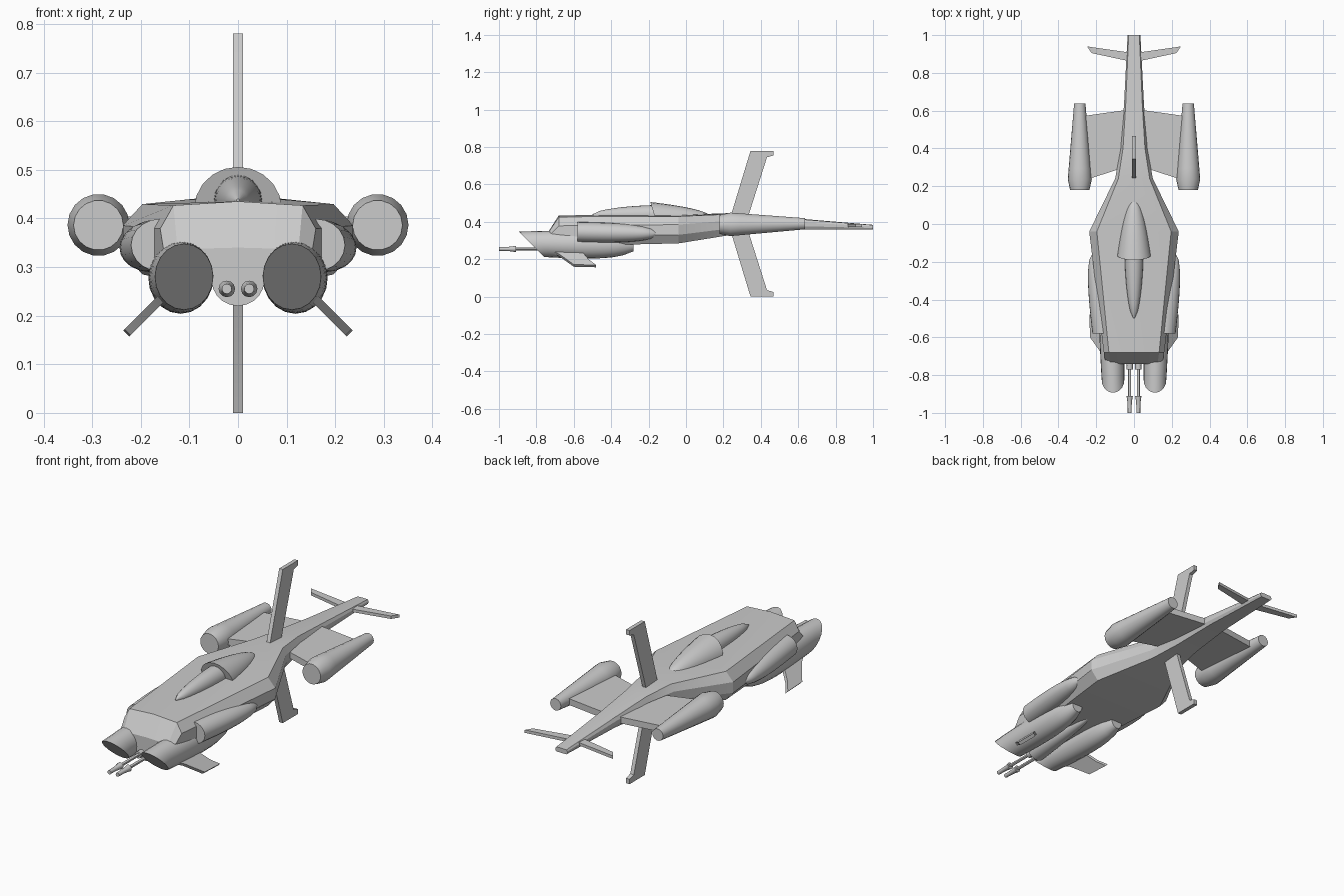
import bpy, bmesh, math
from mathutils import Vector

cube = bpy.data.objects.get("Cube")
if cube:
    bpy.data.objects.remove(cube, do_unlink=True)

grey = bpy.data.materials.new("light grey")
grey.use_nodes = True
grey.diffuse_color = (0.6, 0.6, 0.6, 1)
grey.node_tree.nodes["Principled BSDF"].inputs["Base Color"].default_value = grey.diffuse_color


def loft(name, rings, pair=False, smooth_angle=30):
    """Skin a row of closed rings, cap both ends and mirror the part if paired."""
    bm = bmesh.new()
    loops = [[bm.verts.new(point) for point in ring] for ring in rings]
    for near, far in zip(loops, loops[1:]):
        for i in range(len(near)):
            bm.faces.new((near[i - 1], near[i], far[i], far[i - 1]))
    bm.faces.new(loops[0])
    bm.faces.new(loops[-1])
    bmesh.ops.recalc_face_normals(bm, faces=bm.faces)
    mesh = bpy.data.meshes.new(name)
    bm.to_mesh(mesh)
    bm.free()
    mesh.materials.append(grey)
    obj = bpy.data.objects.new(name, mesh)
    bpy.context.collection.objects.link(obj)
    bpy.ops.object.select_all(action='DESELECT')
    obj.select_set(True)
    bpy.context.view_layer.objects.active = obj
    bpy.ops.object.shade_smooth_by_angle(angle=math.radians(smooth_angle))
    if pair:
        obj.modifiers.new("Mirror", 'MIRROR').use_mirror_merge = False


def round_body(name, start, end, radii, profile, slant=0, pair=False, sides=20, steps=10):
    """Sweep an ellipse from start to end, scaled by a profile; slant tilts its front."""
    start, end = Vector(start), Vector(end)
    rings = []
    for step in range(steps + 1):
        t = step / steps
        centre = start.lerp(end, t)
        scale = max(profile(t), 0.06)
        lean = slant * (1 - t) ** 2
        ring = []
        for side in range(sides):
            turn = math.tau * side / sides
            across = radii[0] * scale * math.cos(turn)
            up = radii[1] * scale * math.sin(turn)
            ring.append(centre + Vector((across, -lean * up, up)))
        rings.append(ring)
    loft(name, rings, pair)


def plate(name, outline, thickness, pair=False):
    """A flat slab centred on its outline."""
    half = Vector(thickness) / 2
    loft(name, [[Vector(p) + half * sign for p in outline] for sign in (-1, 1)], pair)


def hull_section(y, width, top, bottom):
    """A symmetrical faceted section: belly, lower edge, shoulder, deck edge and ridge."""
    height = top - bottom
    corners = [(0.83, 0), (1, 0.3), (1, 0.66), (0.83, 0.95)]
    right = [(width * x, y, bottom + height * z) for x, z in corners]
    left = [(-x, y, z) for x, y, z in reversed(right)]
    return right + [(0, y, top)] + left


# Faceted hull that narrows into a long tail boom
loft("hull", [
    hull_section(-0.74, 0.15, 0.34, 0.27),
    hull_section(-0.68, 0.16, 0.435, 0.27),
    hull_section(-0.04, 0.237, 0.437, 0.285),
    hull_section(0.24, 0.1, 0.447, 0.33),
    hull_section(0.4, 0.07, 0.437, 0.345),
    hull_section(0.63, 0.053, 0.415, 0.36),
    hull_section(1, 0.034, 0.384, 0.36),
], smooth_angle=22)

# Teardrop canopy and the flared hood behind it
round_body("canopy", (0, -0.5, 0.437), (0, -0.12, 0.437), (0.05, 0.053),
           lambda t: math.sqrt(math.sin(t * math.pi / 2)))
round_body("canopy_hood", (0, -0.165, 0.42), (0, 0.14, 0.42), (0.09, 0.086),
           lambda t: math.sqrt(1 - t), slant=0.3)

# Underslung engine pods with slanted intake faces
round_body("engine_pod", (0.111, -0.825, 0.28), (0.125, -0.28, 0.277), (0.06, 0.068),
           lambda t: 1 + 0.1 * math.sin(t * math.pi) - 0.5 * t ** 8, slant=1, pair=True)

# Side fairings, blunt in front and pointed behind
round_body("side_fairing", (0.16, -0.58, 0.345), (0.21, -0.145, 0.337), (0.06, 0.054),
           lambda t: math.sqrt(1 - t ** 3), pair=True)

# Chin fairing that carries the guns
round_body("chin_fairing", (0, -0.74, 0.272), (0, -0.34, 0.285), (0.054, 0.052),
           lambda t: math.sqrt(1 - t))

# Twin guns: flared muzzle, thin barrel and collar
gun_x, gun_z = 0.023, 0.255
for part, front, back, radius, flare in (
        ("muzzle", -1, -0.91, 0.017, 0.4),
        ("barrel", -0.92, -0.75, 0.008, 0),
        ("collar", -0.77, -0.73, 0.017, 0)):
    round_body("gun_" + part, (gun_x, front, gun_z), (gun_x, back, gun_z), (radius, radius),
               lambda t: 1 - flare * (1 - t ** 3), pair=True, sides=12, steps=4)

# Canards slope down and outward at a steady angle
canard = [(0.14, -0.75), (0.17, -0.68), (0.227, -0.6), (0.23, -0.48), (0.2, -0.52), (0.14, -0.57)]
plate("canard", [(x, y, 0.393 - x) for x, y in canard], (0.012, 0, 0.012), pair=True)

# Wings and wingtip nacelles
wing = [(0.05, 0.3), (0.25, 0.235), (0.28, 0.24), (0.28, 0.57), (0.03, 0.605)]
plate("wing", [(x, y, 0.388) for x, y in wing], (0, 0, 0.032), pair=True)
round_body("wing_nacelle", (0.287, 0.18, 0.386), (0.287, 0.637, 0.39), (0.064, 0.064),
           lambda t: min(0.8 + 1.6 * t, 1.07 - 0.6 * t), pair=True, sides=18, steps=8)

# Upper and lower fins share one outline, measured from the hull axis
fin = [(0.21, 0), (0.245, 0.06), (0.345, 0.39), (0.467, 0.39),
       (0.467, 0.365), (0.433, 0.355), (0.32, 0)]
for name, sign in (("upper_fin", 1), ("lower_fin", -1)):
    plate(name, [(0, y, 0.39 + sign * height) for y, height in fin], (0.02, 0, 0))

# Small swept tailplanes
tailplane = [(0.01, 0.86), (0.04, 0.865), (0.225, 0.905), (0.248, 0.94), (0.04, 0.91), (0.01, 0.905)]
plate("tailplane", [(x, y, 0.38) for x, y in tailplane], (0, 0, 0.015), pair=True)
